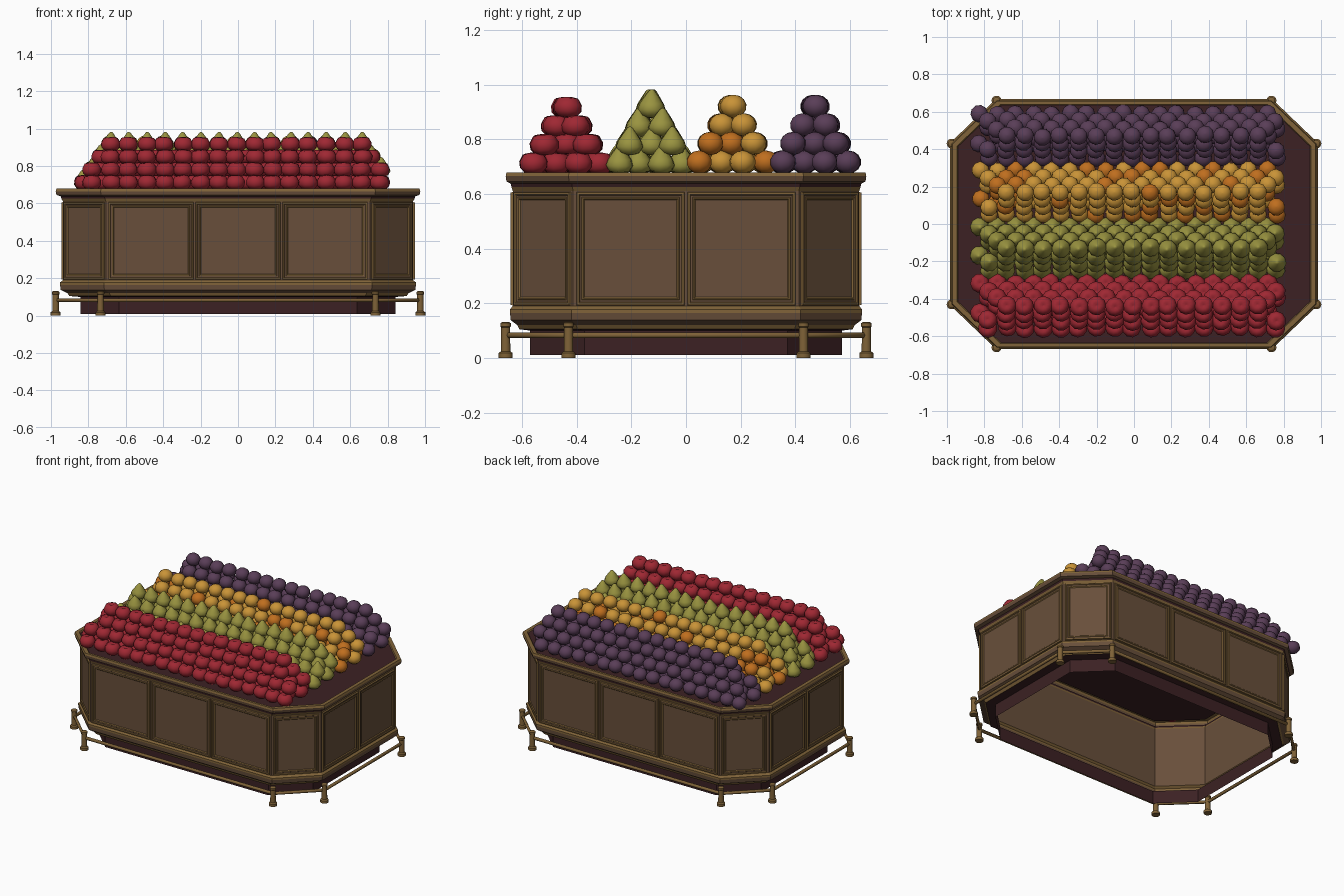
import bpy, bmesh, math, random
from mathutils import Vector, Matrix, Euler

random.seed(4)
if "Cube" in bpy.data.objects:
    bpy.data.objects.remove(bpy.data.objects["Cube"])


def material(name, r, g, b):
    """Flat material from 0-255 display values."""
    col = tuple((c / 255) ** 2.2 for c in (r, g, b)) + (1.0,)
    m = bpy.data.materials.new(name)
    m.use_nodes = True
    m.diffuse_color = col
    bsdf = m.node_tree.nodes["Principled BSDF"]
    bsdf.inputs["Base Color"].default_value = col
    bsdf.inputs["Roughness"].default_value = 0.8
    return m


WOOD = material("brown wood", 104, 80, 61)
TRIM = material("tan trim", 128, 100, 60)
DARK = material("dark wood", 62, 38, 40)
BRASS = material("dull brass", 126, 98, 58)
RED = material("apple red", 158, 44, 54)
GREEN = material("pear green", 152, 146, 66)
ORANGE = material("deep orange", 190, 110, 36)
YELLOW = material("light orange", 200, 146, 58)
PURPLE = material("plum purple", 90, 64, 88)


def finish(bm, name, mats):
    me = bpy.data.meshes.new(name)
    bm.to_mesh(me)
    bm.free()
    for m in mats:
        me.materials.append(m)
    ob = bpy.data.objects.new(name, me)
    bpy.context.collection.objects.link(ob)
    return ob


def loft(bm, rings, mats=None, start=False, end=False, smooth=False):
    """Skin a list of equal rings; mats gives one index per band."""
    vs = [[bm.verts.new(p) for p in ring] for ring in rings]
    n = len(vs[0])
    for k in range(len(vs) - 1):
        for i in range(n):
            j = (i + 1) % n
            f = bm.faces.new((vs[k][i], vs[k][j], vs[k + 1][j], vs[k + 1][i]))
            f.material_index = mats[k] if mats else 0
            f.smooth = smooth
    if start:
        f = bm.faces.new(vs[0][::-1])
        f.material_index = mats[0] if mats else 0
        f.smooth = smooth
    if end:
        f = bm.faces.new(vs[-1])
        f.material_index = mats[-1] if mats else 0
        f.smooth = smooth


def octagon(s, z):
    """Counter outline, counter-clockwise, scaled by s."""
    q = [(0.975, 0.43), (0.735, 0.66)]
    pts = q + [(-x, y) for x, y in q[::-1]]
    pts += [(-x, -y) for x, y in pts]
    return [Vector((x * s, y * s, z)) for x, y in pts]


def round_rings(profile, sides, mtx):
    return [[mtx @ Vector((r * math.cos(a), r * math.sin(a), z))
             for a in (math.tau * i / sides for i in range(sides))]
            for r, z in profile]


# Counter shell: (scale, height, material of the band above)
BODY = 0.96
profile = [(0.865, 0.01, 2), (0.865, 0.1, 2), (0.925, 0.105, 1), (0.935, 0.12, 0),
           (0.972, 0.138, 0), (0.976, 0.165, 1), (0.976, 0.178, 1), (BODY, 0.19, 0),
           (BODY, 0.61, 1), (0.968, 0.625, 2), (0.972, 0.638, 0), (0.995, 0.645, 0),
           (1.0, 0.665, 1), (0.995, 0.679, 1), (0.97, 0.679, 1), (0.965, 0.672, 2)]
bm = bmesh.new()
loft(bm, [octagon(s, z) for s, z, _ in profile], [m for _, _, m in profile], end=True)
finish(bm, "counter_body", [WOOD, TRIM, DARK])

# Moulded panel frames with a wood field, several to a wall
bm = bmesh.new()
MOULD = [(0, 0), (0.002, 0.009), (0.009, 0.009), (0.012, 0.004), (0.019, 0.004),
         (0.021, 0.007), (0.025, 0.007), (0.03, 0.002)]
BANDS = [1, 1, 1, 0, 1, 1, 1, 0]
corners = octagon(BODY, 0)
for i in range(8):
    a, b = corners[i], corners[(i + 1) % 8]
    length = (b - a).length
    along = (b - a).normalized()
    out = along.cross(Vector((0, 0, 1)))
    count = 3 if length > 1 else 2 if length > 0.6 else 1
    edge, gap = 0.012, 0.01
    width = (length - 2 * edge - gap * (count - 1)) / count
    for k in range(count):
        u = edge + k * (width + gap)
        rings = []
        for inset, h in MOULD:
            lo, hi = u + inset, u + width - inset
            z0, z1 = 0.192 + inset, 0.607 - inset
            rings.append([a + along * p + out * h + Vector((0, 0, z))
                          for p, z in ((lo, z0), (hi, z0), (hi, z1), (lo, z1))])
        loft(bm, rings, BANDS, end=True)
finish(bm, "wall_panels", [WOOD, TRIM])

# Foot rail and its posts around the base
POST = [(0.027, 0), (0.027, 0.018), (0.018, 0.024), (0.017, 0.112),
        (0.02, 0.115), (0.02, 0.127), (0.014, 0.131)]
bm = bmesh.new()
for p in octagon(1, 0):
    loft(bm, round_rings(POST, 10, Matrix.Translation(p)), start=True, end=True)
posts = finish(bm, "rail_posts", [BRASS])
bpy.context.view_layer.objects.active = posts
posts.select_set(True)
bpy.ops.object.shade_smooth_by_angle(angle=math.radians(40))
posts.select_set(False)

curve = bpy.data.curves.new("foot_rail", "CURVE")
curve.dimensions = "3D"
curve.bevel_depth = 0.011
curve.bevel_resolution = 1
line = curve.splines.new("POLY")
line.points.add(7)
for pt, p in zip(line.points, octagon(0.998, 0.083)):
    pt.co = (*p, 1)
line.use_cyclic_u = True
curve.materials.append(BRASS)
bpy.context.collection.objects.link(bpy.data.objects.new("foot_rail", curve))

# Fruit outlines, radius and height from the base
APPLE = [(0.012, 0.006), (0.032, 0.002), (0.05, 0.022), (0.052, 0.045),
         (0.038, 0.07), (0.018, 0.075), (0.004, 0.068)]
PEAR = [(0.014, 0), (0.038, 0.008), (0.051, 0.03), (0.043, 0.052),
        (0.026, 0.077), (0.011, 0.098), (0.003, 0.104)]
BALL = [(0.047 * math.sin(t) + 0.001, 0.042 - 0.042 * math.cos(t))
        for t in (math.pi * k / 7 for k in range(8))]


def pile(name, y0, outline, mats, share=0.0):
    """Stack of four staggered layers, four rows wide at the bottom."""
    bm = bmesh.new()
    for layer in range(4):
        rows = 4 - layer
        for row in range(rows):
            y = y0 + (row - (rows - 1) / 2) * 0.078
            shift = 0.048 if (row + layer) % 2 == 0 else 0.0
            start = -0.825 + 0.048 * layer + (shift if rows > 1 else 0.0)
            stop = 0.80 - 0.04 * layer
            for k in range(int((stop - start) / 0.096 + 0.01) + 1):
                spot = Vector((start + k * 0.096 + random.uniform(-0.005, 0.005),
                               y + random.uniform(-0.004, 0.004), 0.675 + layer * 0.068))
                turn = Euler((random.uniform(-0.08, 0.08), random.uniform(-0.08, 0.08),
                              random.uniform(0, math.tau))).to_matrix().to_4x4()
                index = 1 if random.random() < share else 0
                loft(bm, round_rings(outline, 10, Matrix.Translation(spot) @ turn),
                     [index] * len(outline), start=True, end=True, smooth=True)
    finish(bm, name, mats)


pile("apple_pile", -0.437, APPLE, [RED])
pile("pear_pile", -0.13, PEAR, [GREEN])
pile("orange_pile", 0.17, BALL, [YELLOW, ORANGE], 0.35)
pile("plum_pile", 0.472, BALL, [PURPLE])
